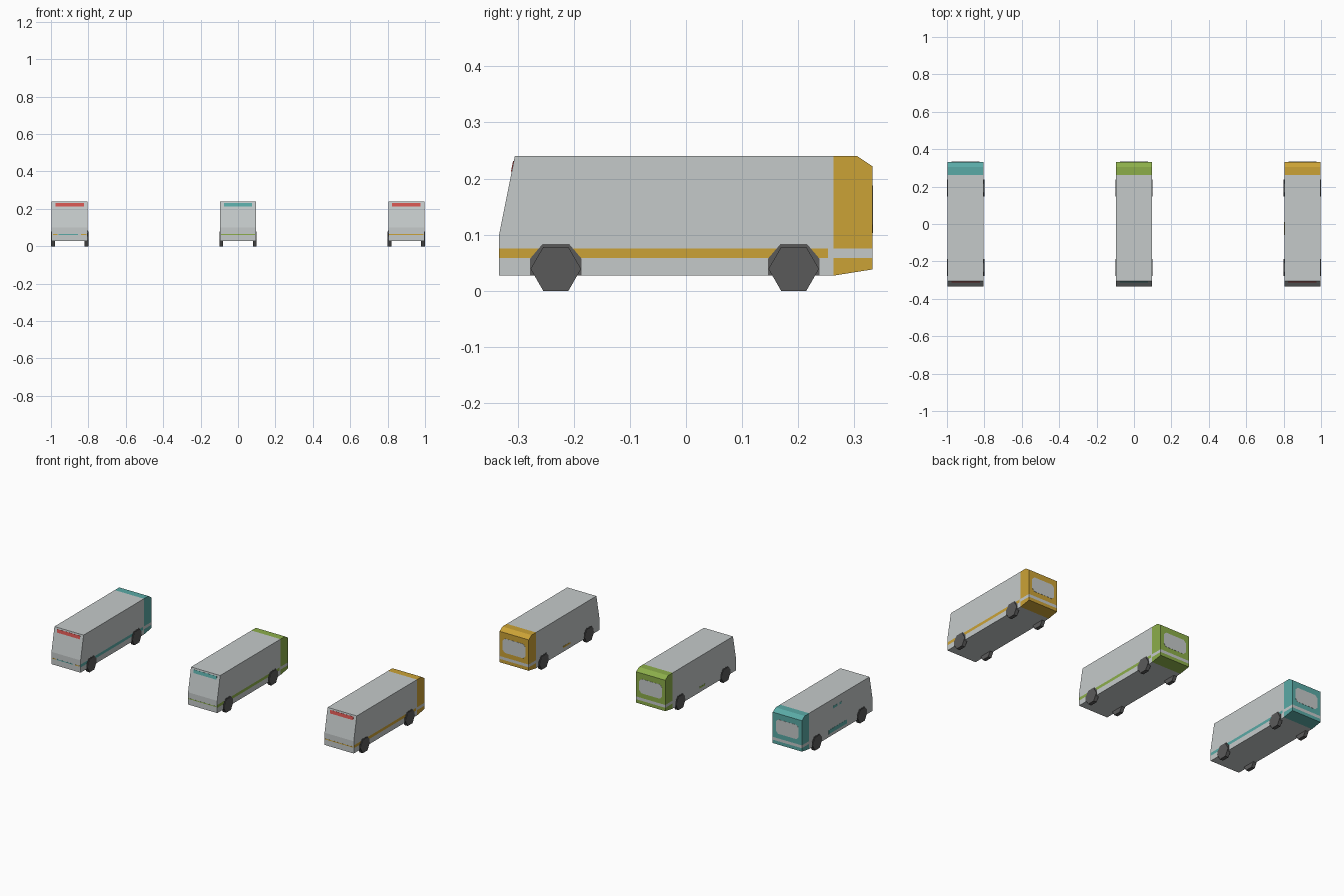
import bpy, bmesh, math
from mathutils import Vector

if "Cube" in bpy.data.objects:
    bpy.data.objects.remove(bpy.data.objects["Cube"])


def material(name, hex_code):
    rgb = [int(hex_code[i:i + 2], 16) / 255 for i in (0, 2, 4)]
    lin = [c / 12.92 if c <= 0.04045 else ((c + 0.055) / 1.055) ** 2.4 for c in rgb]
    m = bpy.data.materials.new(name)
    m.diffuse_color = (*lin, 1)
    m.use_nodes = True
    m.node_tree.nodes["Principled BSDF"].inputs["Base Color"].default_value = m.diffuse_color
    return m


SILVER = material("silver paint", "C5CACA")
RUBBER = material("dark rubber", "5A5A5A")
TEAL = material("teal paint", "5AAAA6")
GREEN = material("green paint", "8CAE4A")
YELLOW = material("yellow paint", "CBA236")
RED = material("red sign", "D2544F")


def prism(name, pts, offset, mats, edit=None):
    """Polygon swept along an offset; edit(bm) may cut and colour it."""
    bm = bmesh.new()
    face = bm.faces.new([bm.verts.new(p) for p in pts])
    out = bmesh.ops.extrude_face_region(bm, geom=[face])
    moved = [g for g in out["geom"] if isinstance(g, bmesh.types.BMVert)]
    bmesh.ops.translate(bm, verts=moved, vec=Vector(offset))
    bmesh.ops.recalc_face_normals(bm, faces=bm.faces[:])
    if edit:
        edit(bm)
    me = bpy.data.meshes.new(name)
    bm.to_mesh(me)
    bm.free()
    for m in mats:
        me.materials.append(m)
    ob = bpy.data.objects.new(name, me)
    bpy.context.collection.objects.link(ob)
    return ob


HALF = 0.096          # half width of the body
TAIL = 0.263          # start of the coloured tail
BAND = (0.058, 0.075)  # height of the side stripe
PROFILE = [(-0.333, 0.027), (-0.333, 0.10), (-0.305, 0.24), (0.305, 0.24),
           (0.332, 0.222), (0.332, 0.038), (TAIL, 0.027)]


def paint_body(bm):
    cuts = [((0, TAIL, 0), (0, 1, 0)), ((0, 0.253, 0), (0, 1, 0)),
            ((0, 0, BAND[0]), (0, 0, 1)), ((0, 0, BAND[1]), (0, 0, 1))]
    for co, no in cuts:
        bmesh.ops.bisect_plane(bm, geom=bm.verts[:] + bm.edges[:] + bm.faces[:],
                               plane_co=co, plane_no=no)
    bm.normal_update()
    for f in bm.faces:
        c = f.calc_center_median()
        in_band = BAND[0] < c.z < BAND[1]
        tail = c.y > TAIL and not (in_band and abs(f.normal.z) < 0.5)
        stripe = in_band and f.normal.x > 0.9 and c.y < 0.253
        f.material_index = 1 if tail or stripe else 0


def slope_y(z):
    return -0.333 + 0.028 * (z - 0.10) / 0.14


def bus(label, x, paint, sign, front_stripes):
    # Body with coloured tail and side stripe
    prism(label + "_body", [(x - HALF, y, z) for y, z in PROFILE],
          (2 * HALF, 0, 0), [SILVER, paint], paint_body)

    # Sign above the windscreen
    z0, z1 = 0.212, 0.231
    prism(label + "_sign", [(x + sx * 0.076, slope_y(z), z) for sx, z in
                            ((-1, z0), (1, z0), (1, z1), (-1, z1))],
          (0, -0.0015, 0.0003), [sign])

    # Thin stripes across the nose
    for a, b, m in front_stripes:
        prism(label + "_nose_stripe",
              [(x + a, -0.333, 0.061), (x + b, -0.333, 0.061),
               (x + b, -0.333, 0.066), (x + a, -0.333, 0.066)], (0, -0.0006, 0), [m])

    # Rear window with clipped corners
    w, lo, hi, c = 0.075, 0.103, 0.188, 0.015
    prism(label + "_rear_window",
          [(x + px, 0.332, pz) for px, pz in
           ((-w + c, lo), (w - c, lo), (w, lo + c), (w, hi - c),
            (w - c, hi), (-w + c, hi), (-w, hi - c), (-w, lo + c))],
          (0, 0.001, 0), [SILVER])

    # Hexagonal wheels and wheel arches
    for side, s in (("left", -1), ("right", 1)):
        for end, y in (("front", -0.232), ("rear", 0.192)):
            prism(f"{label}_{end}_{side}_wheel",
                  [(x + s * 0.1, y + 0.045 * math.cos(k * math.pi / 3),
                    0.039 + 0.045 * math.sin(k * math.pi / 3)) for k in range(6)],
                  (-s * 0.021, 0, 0), [RUBBER])
            prism(f"{label}_{end}_{side}_arch",
                  [(x + s * HALF, y + dy, z) for dy, z in
                   ((-0.046, 0.027), (0.046, 0.027), (0.046, 0.057),
                    (0.024, 0.083), (-0.024, 0.083), (-0.046, 0.057))],
                  (s * 0.001, 0, 0), [RUBBER])


def left_patch(label, x, y0, y1, z0, z1, mat):
    prism(label + "_left_patch", [(x - HALF, y, z) for y, z in
                                  ((y0, z0), (y1, z0), (y1, z1), (y0, z1))],
          (-0.0008, 0, 0), [mat])


bus("teal_bus", -0.9, TEAL, RED,
    [(-0.09, -0.065, YELLOW), (-0.06, 0.045, TEAL), (0.06, 0.09, YELLOW)])
bus("green_bus", 0.0, GREEN, TEAL, [(-0.092, 0.092, GREEN)])
bus("yellow_bus", 0.9, YELLOW, RED, [(-0.092, 0.092, YELLOW)])

# Small paint patches on the left sides
left_patch("teal_bus", -0.9, -0.09, 0.08, 0.045, 0.068, TEAL)
left_patch("teal_bus", -0.9, 0.0, 0.04, 0.183, 0.197, TEAL)
left_patch("teal_bus", -0.9, -0.04, -0.02, 0.183, 0.197, TEAL)
left_patch("green_bus", 0.0, -0.04, 0.01, 0.05, 0.06, GREEN)
left_patch("yellow_bus", 0.9, -0.06, 0.01, 0.05, 0.06, YELLOW)
